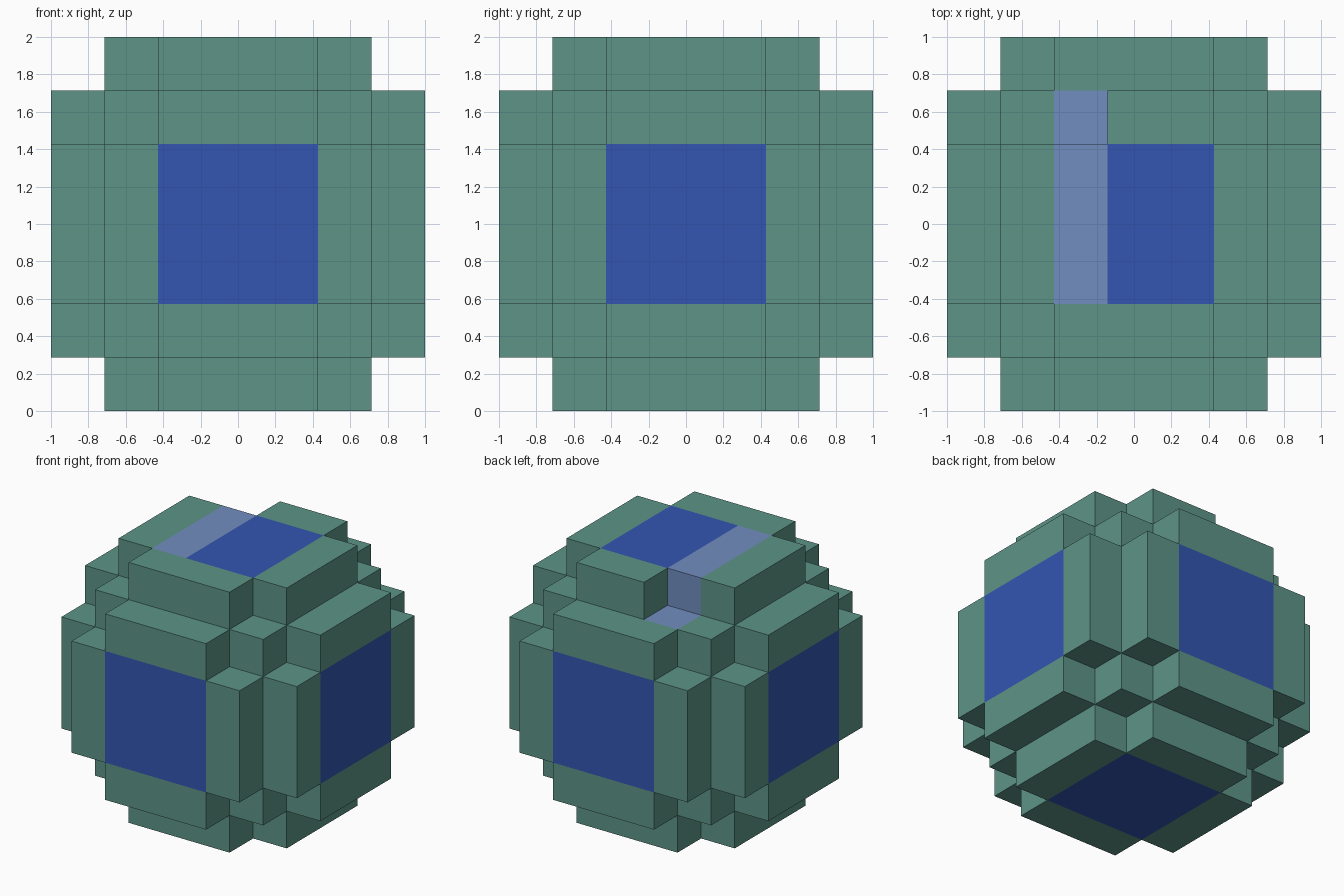
import bpy
import bmesh
from itertools import product
from mathutils import Vector

cube = bpy.data.objects.get("Cube")
if cube:
    bpy.data.objects.remove(cube, do_unlink=True)

CELL = 2 / 7          # seven blocks span the model
RADIUS_SQ = 14        # block centres within this squared distance are solid
AXES = [Vector(a) * s for a in ((1, 0, 0), (0, 1, 0), (0, 0, 1)) for s in (1, -1)]


def material(name, colour):
    mat = bpy.data.materials.new(name)
    mat.use_nodes = True
    mat.diffuse_color = (*colour, 1)
    mat.node_tree.nodes["Principled BSDF"].inputs["Base Color"].default_value = (*colour, 1)
    return mat


def build(name, cells, solid, mat):
    """Make the exposed block sides of the given cells as one mesh."""
    bm = bmesh.new()
    for cell in sorted(cells):
        centre = Vector(cell)
        for n in AXES:
            if tuple(int(c) for c in centre + n) in solid:
                continue
            u = Vector((n.y, n.z, n.x))
            v = n.cross(u)
            corners = (-u - v, u - v, u + v, v - u)
            bm.faces.new([bm.verts.new((centre + (n + c) / 2) * CELL + Vector((0, 0, 1)))
                          for c in corners])
    bmesh.ops.remove_doubles(bm, verts=bm.verts[:], dist=0.001)
    mesh = bpy.data.meshes.new(name)
    bm.to_mesh(mesh)
    bm.free()
    mesh.materials.append(mat)
    obj = bpy.data.objects.new(name, mesh)
    bpy.context.collection.objects.link(obj)


# Blocky ball with one block notched out of the top rim
span = range(-3, 4)
solid = {c for c in product(span, repeat=3) if sum(i * i for i in c) <= RADIUS_SQ}
solid.remove((-1, 2, 3))

# Pale strip crossing the top and stepping down into the notch
strip = {(-1, y, 3) for y in (-1, 0, 1)} | {(-1, 2, 2)}

# Three by three panel in the middle of each side
panels = {c for c in solid if sorted(map(abs, c))[1] <= 1 and max(map(abs, c)) == 3} - strip

build("shell", solid - panels - strip, solid, material("sea green", (0.109, 0.296, 0.242)))
build("side_panels", panels, solid, material("deep blue", (0.033, 0.093, 0.445)))
build("top_strip", strip, solid, material("pale blue", (0.165, 0.270, 0.527)))
